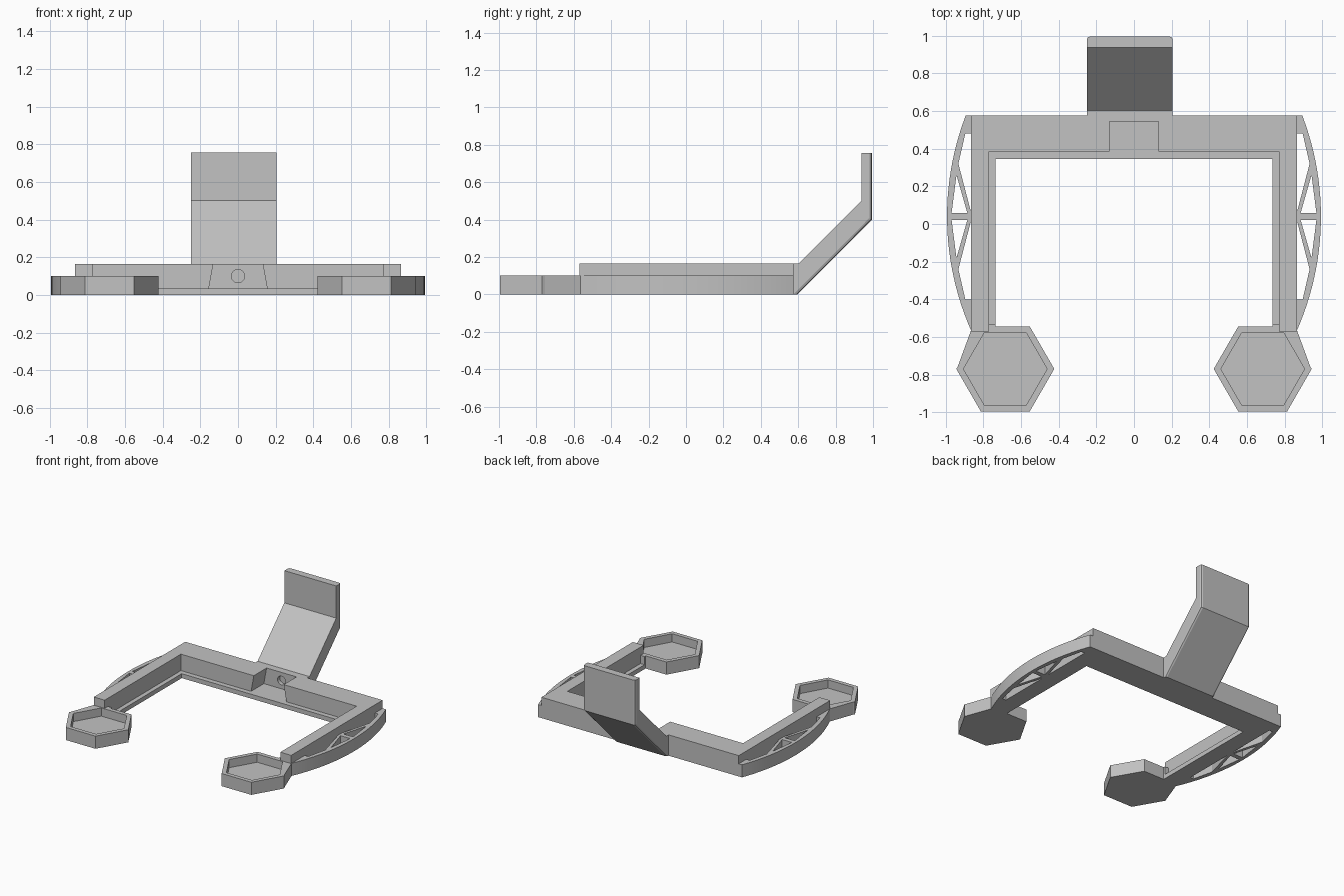
import bpy, bmesh, math
from mathutils import Vector

cube = bpy.data.objects.get("Cube")
if cube:
    bpy.data.objects.remove(cube, do_unlink=True)

grey = bpy.data.materials.new("plain grey")
grey.use_nodes = True
COLOR = (0.54, 0.54, 0.54, 1)
grey.diffuse_color = COLOR
grey.node_tree.nodes["Principled BSDF"].inputs["Base Color"].default_value = COLOR


def finish(name, bm):
    bmesh.ops.recalc_face_normals(bm, faces=bm.faces)
    mesh = bpy.data.meshes.new(name)
    bm.to_mesh(mesh)
    bm.free()
    mesh.materials.append(grey)
    ob = bpy.data.objects.new(name, mesh)
    bpy.context.collection.objects.link(ob)
    return ob


def add_prism(bm, points, vec):
    """Extrude a closed outline of 3D points along vec."""
    face = bm.faces.new([bm.verts.new(p) for p in points])
    ext = bmesh.ops.extrude_face_region(bm, geom=[face], use_keep_orig=True)
    moved = [v for v in ext["geom"] if isinstance(v, bmesh.types.BMVert)]
    bmesh.ops.translate(bm, verts=moved, vec=vec)


def slab(name, outline, z0, z1):
    bm = bmesh.new()
    add_prism(bm, [(x, y, z0) for x, y in outline], (0, 0, z1 - z0))
    return finish(name, bm)


def activate(ob):
    bpy.ops.object.select_all(action="DESELECT")
    ob.select_set(True)
    bpy.context.view_layer.objects.active = ob


def cut(ob, cutter):
    cutter.hide_render = True
    mod = ob.modifiers.new("cut", "BOOLEAN")
    mod.operation = "DIFFERENCE"
    mod.solver = "EXACT"
    mod.object = cutter
    activate(ob)
    bpy.ops.object.modifier_apply(modifier=mod.name)
    bpy.data.objects.remove(cutter, do_unlink=True)


def u_outline(inner_x, inner_y, front):
    half = [(inner_x, inner_y), (inner_x, front), (0.865, front), (0.865, 0.575)]
    return half + [(-x, y) for x, y in reversed(half)]


# U-shaped frame: thin inner ledge and taller wall
slab("frame_ledge", u_outline(0.735, 0.345, -0.57), 0, 0.035)
wall = slab("frame_wall", u_outline(0.77, 0.385, -0.57), 0.03, 0.165)

# Dovetail notch and peg hole in the back bar
bm = bmesh.new()
notch = [(-0.155, 0.035), (0.155, 0.035), (0.13, 0.17), (-0.13, 0.17)]
add_prism(bm, [(x, 0.36, z) for x, z in notch], (0, 0.185, 0))
cut(wall, finish("notch_cutter", bm))
bm = bmesh.new()
ring = [math.tau * i / 32 for i in range(32)]
add_prism(bm, [(0.035 * math.cos(a), 0.5, 0.1 + 0.035 * math.sin(a)) for a in ring], (0, 0.1, 0))
cut(wall, finish("hole_cutter", bm))

# Bent back plate with chamfered rear edges
profile = [(0.575, 0), (0.595, 0), (0.995, 0.4), (0.995, 0.755),
           (0.937, 0.755), (0.937, 0.5), (0.602, 0.165), (0.575, 0.165)]
bm = bmesh.new()
add_prism(bm, [(-0.25, y, z) for y, z in profile], (0.455, 0, 0))
rear = []
for e in bm.edges:
    a, b = (v.co for v in e.verts)
    if abs(a.x - b.x) < 1e-4 and min(a.y - a.z, b.y - b.z) < 0.6:
        low, high = sorted((a, b), key=lambda c: c.z)
        sloped = low.z < 0.01 and abs(low.y - 0.595) < 0.01 and high.z > 0.3
        upright = low.y > 0.99 and high.y > 0.99
        if sloped or upright:
            rear.append(e)
bmesh.ops.bevel(bm, geom=rear, offset=0.016, segments=2, affect="EDGES", profile=0.5)
finish("back_plate", bm)

# Curved side trusses, hexagonal cups and their joints on both sides
RADIUS, MID_Y = 1.5, 0.04
for side, label in ((1, "left"), (-1, "right")):
    arc = []
    for i in range(25):
        y = -0.57 + 1.145 * i / 24
        arc.append((side * (0.992 - RADIUS + math.sqrt(RADIUS ** 2 - (y - MID_Y) ** 2)), y))
    truss = slab(label + "_truss", [(side * 0.85, -0.57)] + arc + [(side * 0.85, 0.575)], 0, 0.1)
    bm = bmesh.new()
    windows = [[(0.84, 0.44), (0.895, 0.44), (0.932, 0.28), (0.868, 0.035), (0.84, 0.035)],
               [(0.942, 0.22), (0.884, 0.018), (0.968, 0.018)]]
    for window in windows:
        for flip in (1, -1):
            add_prism(bm, [(side * x, MID_Y + flip * y, -0.05) for x, y in window], (0, 0, 0.2))
    cut(truss, finish("window_cutter", bm))
    activate(truss)
    bpy.ops.object.shade_smooth_by_angle(angle=math.radians(20))

    # Hexagonal cup, hollowed from the top
    center = Vector((side * 0.683, -0.769, 0))
    bm = bmesh.new()
    hexagon = [center + Vector((math.cos(a), math.sin(a), 0)) * 0.26
               for a in (math.tau * i / 6 for i in range(6))]
    add_prism(bm, hexagon, (0, 0, 0.1))
    bmesh.ops.recalc_face_normals(bm, faces=bm.faces)
    top = max(bm.faces, key=lambda f: f.calc_center_median().z)
    bmesh.ops.inset_region(bm, faces=[top], thickness=0.038)
    floor = bmesh.ops.extrude_discrete_faces(bm, faces=[top])["faces"][0]
    bmesh.ops.translate(bm, verts=floor.verts, vec=(0, 0, -0.065))
    finish(label + "_cup", bm)

    # Web between arm and cup, and the stop at the ledge end
    web = [(0.865, -0.565), (0.94, -0.769), (0.81, -0.565)]
    slab(label + "_cup_web", [(side * x, y) for x, y in web], 0, 0.1)
    stop = [(0.735, -0.555), (0.775, -0.555), (0.775, -0.53), (0.735, -0.53)]
    slab(label + "_ledge_stop", [(side * x, y) for x, y in stop], 0, 0.1)
